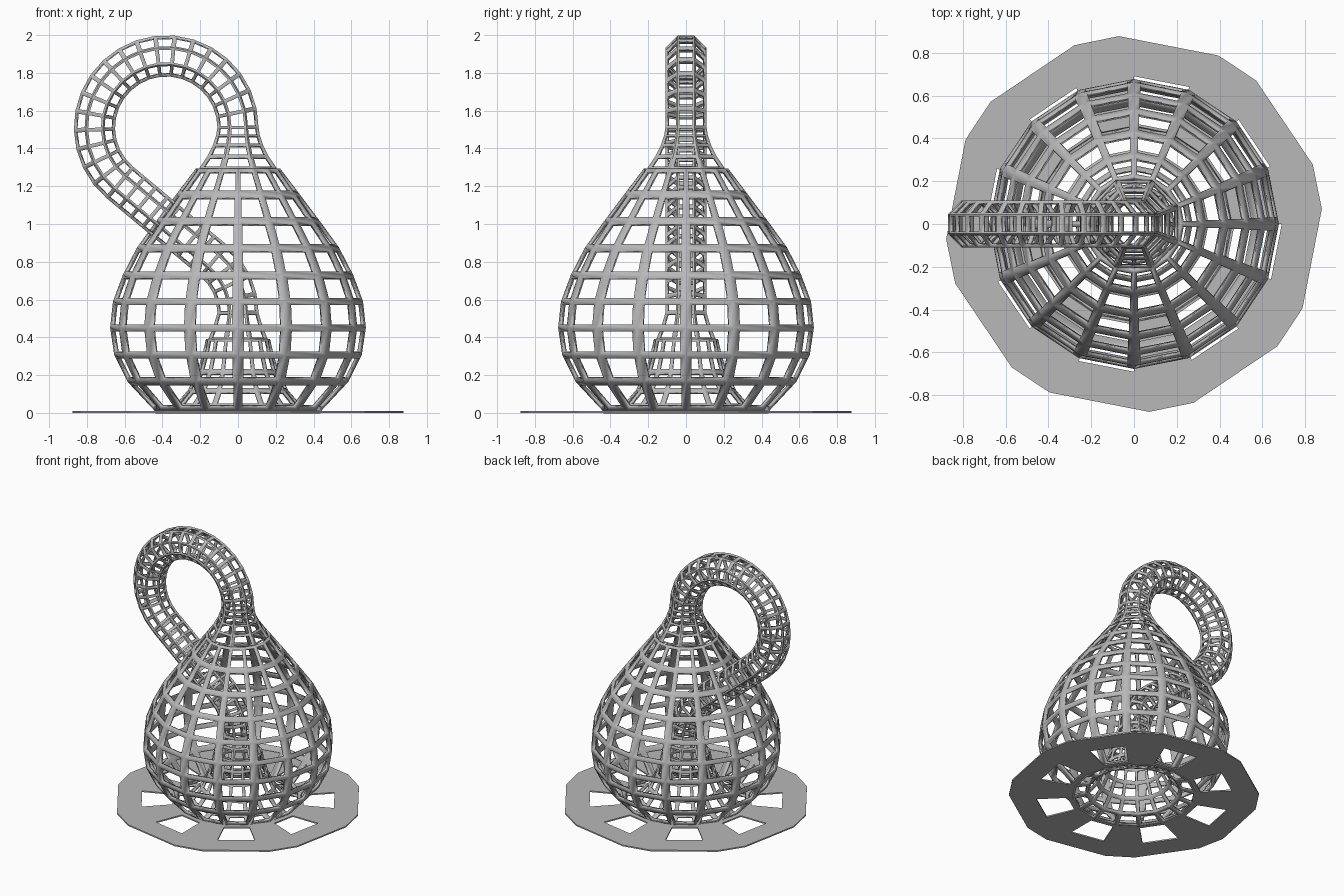
import bpy, bmesh, math
from mathutils import Vector

if "Cube" in bpy.data.objects:
    bpy.data.objects.remove(bpy.data.objects["Cube"])

grey = bpy.data.materials.new("plain grey")
grey.use_nodes = True
COLOUR = (0.48, 0.48, 0.48, 1)
grey.diffuse_color = COLOUR
grey.node_tree.nodes["Principled BSDF"].inputs["Base Color"].default_value = COLOUR


def finish(name, bm, thickness, smooth):
    mesh = bpy.data.meshes.new(name)
    bm.to_mesh(mesh)
    bm.free()
    mesh.materials.append(grey)
    obj = bpy.data.objects.new(name, mesh)
    bpy.context.collection.objects.link(obj)
    mod = obj.modifiers.new("thickness", 'SOLIDIFY')
    mod.thickness = thickness
    mod.offset = -1
    if smooth:
        bpy.ops.object.select_all(action='DESELECT')
        obj.select_set(True)
        bpy.context.view_layer.objects.active = obj
        bpy.ops.object.shade_smooth_by_angle(angle=math.radians(30))
    return obj


def lattice(name, stations, sides, thickness, open_part=0.75):
    """Skin rings along a path, then open a window in every face.
    A station is (x, z, heading in degrees, radius)."""
    bm = bmesh.new()
    rings = []
    for x, z, heading, r in stations:
        t = math.radians(heading)
        n = Vector((math.sin(t), 0, -math.cos(t)))
        side = Vector((0, 1, 0))
        ring = []
        for i in range(sides):
            a = math.radians(22.5) + math.tau * i / sides
            ring.append(bm.verts.new(Vector((x, 0, z)) + r * (math.cos(a) * n + math.sin(a) * side)))
        rings.append(ring)
    for low, high in zip(rings, rings[1:]):
        for i in range(sides):
            j = (i + 1) % sides
            bm.faces.new((low[i], low[j], high[j], high[i]))
    inner = bmesh.ops.extrude_discrete_faces(bm, faces=bm.faces[:])["faces"]
    for f in inner:
        c = f.calc_center_median()
        for v in f.verts:
            v.co = c.lerp(v.co, open_part)
    bmesh.ops.delete(bm, geom=inner, context='FACES')
    return finish(name, bm, thickness, True)


# Bulbous outer body
body = [(0.44, 0.01), (0.585, 0.165), (0.655, 0.305), (0.677, 0.45), (0.662, 0.59), (0.61, 0.73),
        (0.535, 0.875), (0.43, 1.02), (0.325, 1.16), (0.222, 1.295)]
lattice("bottle_body", [(0, z, 90, r) for r, z in body], 16, 0.02)

# Neck, loop and the straight run back through the wall
TUBE, LOOP, TOP = 0.118, 0.38, 1.51
tube = [(0, z, 90, r) for r, z in [(0.222, 1.295), (0.175, 1.36), (0.143, 1.42), (0.125, 1.47)]]
for i in range(20):
    a = math.radians(230 * i / 19)
    tube.append((-LOOP + LOOP * math.cos(a), TOP + LOOP * math.sin(a), 90 + math.degrees(a), TUBE))
start = Vector(tube[-1][:2])
bend = 0.36
end = Vector((-bend + bend * math.cos(math.radians(50)), 0.53 + bend * math.sin(math.radians(50))))
for i in range(1, 8):
    p = start.lerp(end, i / 8)
    tube.append((p.x, p.y, 320, TUBE))
for i in range(5):
    a = math.radians(50 - 12.5 * i)
    tube.append((-bend + bend * math.cos(a), 0.53 + bend * math.sin(a), 270 + math.degrees(a), TUBE))
tube += [(0, 0.46, 270, 0.14), (0, 0.39, 270, 0.17)]
lattice("looping_tube", tube, 8, 0.015)

# Inner funnel flaring down to the rim
funnel = [(0.17, 0.39), (0.188, 0.31), (0.215, 0.22), (0.265, 0.12), (0.335, 0.04), (0.44, 0.01)]
lattice("inner_funnel", [(0, z, 270, r) for r, z in funnel], 16, 0.015)

# Flat base with eight window openings between broad spokes
bm = bmesh.new()


def polar(r, degrees):
    a = math.radians(degrees)
    return bm.verts.new((r * math.cos(a), r * math.sin(a), 0.01))


for k in range(8):
    mid = 34 + 45 * k
    out = [polar(0.88, mid + d) for d in (-29.4, -15.6, 15.6)]
    hole = [polar(0.69, mid + d) for d in (-34, -11, 11)]
    near = [polar(0.47, mid + d) for d in (-34, -11, 11)]
    rim = [polar(0.43, mid + d) for d in (-34, -11, 11)]
    bm.faces.new((hole[0], out[0], out[1], hole[1]))
    bm.faces.new((hole[1], out[1], out[2], hole[2]))
    bm.faces.new((near[0], hole[0], hole[1], near[1]))
    for i in range(2):
        bm.faces.new((rim[i], near[i], near[i + 1], rim[i + 1]))
    # wedge joining this opening to the next spoke
    nxt = polar(0.88, mid + 15.6)
    bm.faces.new((hole[2], nxt, polar(0.88, mid + 45 - 29.4)))
bmesh.ops.remove_doubles(bm, verts=bm.verts[:], dist=0.0005)
bmesh.ops.recalc_face_normals(bm, faces=bm.faces[:])
if sum(f.normal.z for f in bm.faces) < 0:
    bmesh.ops.reverse_faces(bm, faces=bm.faces[:])
finish("base_plate", bm, 0.01, False)
